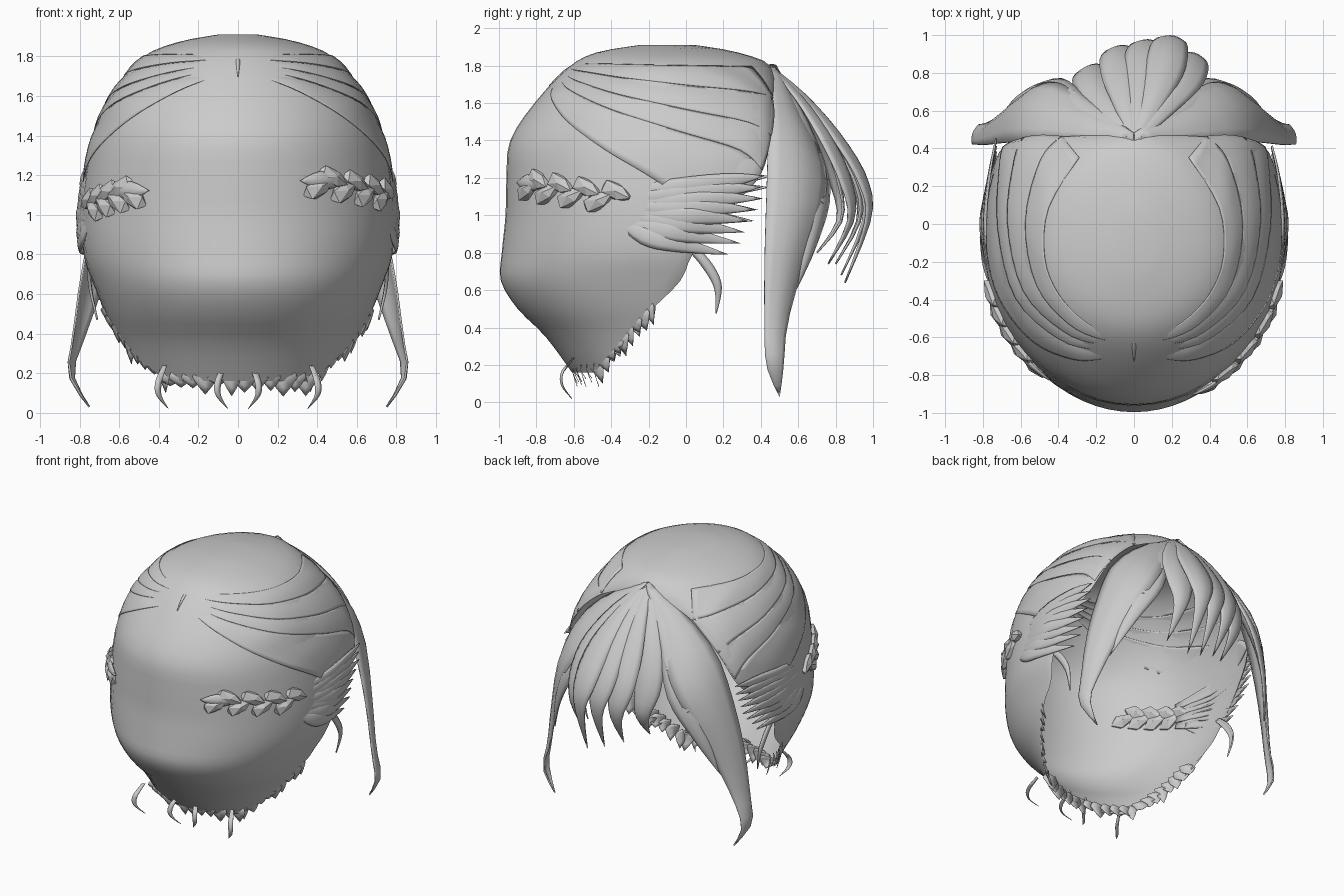
import bpy, bmesh, math, random
from mathutils import Vector

random.seed(4)
if "Cube" in bpy.data.objects:
    bpy.data.objects.remove(bpy.data.objects["Cube"])

grey = bpy.data.materials.new("hair_grey")
grey.use_nodes = True
grey.diffuse_color = (0.6, 0.6, 0.6, 1)
grey.node_tree.nodes["Principled BSDF"].inputs["Base Color"].default_value = (0.6, 0.6, 0.6, 1)
CENTRE = Vector((0, -0.1, 1))


def spline(points, count):
    """Smooth curve through tuples of any length."""
    pts = [Vector(p) for p in points]
    out = []
    for i in range(count + 1):
        t = i / count * (len(pts) - 1)
        k = min(int(t), len(pts) - 2)
        f = t - k
        p1, p2 = pts[k], pts[k + 1]
        p0, p3 = pts[max(k - 1, 0)], pts[min(k + 2, len(pts) - 1)]
        m1, m2 = (p2 - p0) / 2, (p3 - p1) / 2
        out.append(p1 + m1 * f + (3 * (p2 - p1) - 2 * m1 - m2) * f**2
                   + (2 * (p1 - p2) + m1 + m2) * f**3)
    return out


def grid_object(name, rows, thickness=0.0, close_top=False):
    """Skin rows of points into a smooth sheet."""
    bm = bmesh.new()
    verts = [[bm.verts.new(p) for p in row] for row in rows]
    for r, s in zip(verts, verts[1:]):
        for i in range(len(r) - 1):
            bm.faces.new((r[i], r[i + 1], s[i + 1], s[i]))
    if close_top:
        bm.faces.new(verts[0])
    bmesh.ops.remove_doubles(bm, verts=bm.verts, dist=0.0005)
    bmesh.ops.recalc_face_normals(bm, faces=bm.faces)
    return finish(name, bm, thickness)


def finish(name, bm, thickness=0.0, smooth=True):
    mesh = bpy.data.meshes.new(name)
    bm.to_mesh(mesh)
    bm.free()
    if smooth:
        mesh.shade_smooth()
    mesh.materials.append(grey)
    ob = bpy.data.objects.new(name, mesh)
    bpy.context.collection.objects.link(ob)
    if thickness:
        mod = ob.modifiers.new("thickness", "SOLIDIFY")
        mod.thickness = thickness
        mod.offset = 0


def lock(name, edge_a, edge_b, bulge=0.2, thickness=0.01, across=6, along=16):
    """Curved strand between two edge curves, arched away from the head."""
    a, b = spline(edge_a, along), spline(edge_b, along)
    rows = []
    for i in range(along + 1):
        j, k = max(i - 1, 0), min(i + 1, along)
        wide = b[i] - a[i]
        normal = (a[k] + b[k] - a[j] - b[j]).cross(wide).normalized()
        if normal.dot((a[i] + b[i]) / 2 - CENTRE) < 0:
            normal.negate()
        rows.append([a[i] + wide * c / across
                     + normal * wide.length * bulge * math.sin(math.pi * c / across)
                     for c in range(across + 1)])
    grid_object(name, rows, thickness)


def tuft(name, path, width, side, root=0.6, **options):
    """Tapered strand along one path; root is its relative width at the start."""
    side, n = Vector(side).normalized() * width / 2, len(path) - 1
    taper = [root + 2 * (1 - root) * i / n if i < n / 2 else 2 * (1 - i / n) for i in range(n + 1)]
    lock(name, [Vector(p) - side * t for p, t in zip(path, taper)],
         [Vector(p) + side * t for p, t in zip(path, taper)], **options)


def mirrored(points, sign):
    return [(p[0] * sign, p[1], p[2]) for p in points]


# Cap levels: height, half width, back y, front y, half width at the front edge
LEVELS = [(1.91, .1, -.25, .05, 0), (1.87, .31, -.48, .28, 0), (1.79, .49, -.63, .46, 0),
          (1.6, .65, -.81, .46, .42), (1.4, .73, -.94, .45, .6), (1.2, .77, -.96, .39, .7),
          (1, .79, -.965, .2, .76), (.8, .78, -.985, .04, .76), (.65, .73, -.99, -.03, .72),
          (.5, .67, -.9, -.18, .66), (.35, .6, -.75, -.33, .6), (.16, .53, -.61, -.49, .53)]
MID = -0.12


def ring_point(level, s):
    """Point on a level: s is 0 at the back and 1 or -1 at the front edges."""
    z, w, back, front, edge = level
    t, sign = abs(s), math.copysign(1, s)
    edge = max(edge, 0)
    split = 1 - 0.35 * min(max((front - MID) / 0.3, 0), 1)
    if t <= split:
        sweep = math.acos(max((MID - front) / (MID - back), 0))
        angle = t / split * sweep
        return Vector((sign * w * math.sin(angle), MID - (MID - back) * math.cos(angle), z))
    angle = (t - split) / (1 - split) * math.pi / 2
    return Vector((sign * (edge + (w - edge) * math.cos(angle)),
                   MID + (front - MID) * math.sin(angle), z))


def on_cap(z, s, lift=1.012):
    k = next((i for i in range(len(LEVELS) - 2) if z >= LEVELS[i + 1][0]), len(LEVELS) - 2)
    hi, lo = Vector(LEVELS[k]), Vector(LEVELS[k + 1])
    p = ring_point(hi.lerp(lo, (hi[0] - z) / (hi[0] - lo[0])), s)
    return CENTRE + (p - CENTRE) * lift


# Main shell, open towards the face
grid_object("hair_cap", [[ring_point(l, c / 20 - 1) for c in range(41)]
                         for l in spline(LEVELS, 33)], close_top=True)

# Crease where the parting meets the crown
lock("parting_ridge", [(-.008, -.6, 1.8), (-.008, -.66, 1.76), (0, -.73, 1.69)],
     [(.008, -.6, 1.8), (.008, -.66, 1.76), (0, -.73, 1.69)], along=6, across=2)

# Layered strands combed from the parting, around the sides
ENDS = [(1.79, .86), (1.62, 1), (1.42, 1), (1.24, .98), (1.1, .7)]
for sign, label in ((1, "left"), (-1, "right")):
    for i, (upper, lower) in enumerate(zip(ENDS, ENDS[1:])):
        edges = []
        for side, (end_z, end_s) in enumerate((upper, lower)):
            start = 1.81 - 0.02 * (i + side)
            edges.append([on_cap(start + (end_z - start) * f**1.4, sign * end_s * f,
                                 0.985 + 0.022 * min(1, 3 * f) + 0.006 * side)
                          for f in (0, .15, .3, .5, .7, .85, 1)])
        lock(f"{label}_combed_strand_{i}", *edges, bulge=0.05, thickness=0.004, along=24, across=10)

    # Long face-framing lock and the shorter one beneath it
    rear = [(0, .44, 1.8), (.3, .45, 1.65), (.56, .44, 1.41), (.69, .43, 1.1),
            (.78, .42, .75), (.83, .42, .4), (.85, .43, .2), (.75, .5, .03)]
    fore = [(0, .48, 1.8), (.15, .58, 1.61), (.36, .73, 1.3), (.5, .74, 1.08),
            (.64, .63, .75), (.76, .54, .42), (.83, .52, .2), (.75, .5, .03)]
    lock(f"{label}_long_lock", mirrored(rear, sign), mirrored(fore, sign), bulge=0.14)
    under = [(.03, .46, 1.78), (.28, .6, 1.5), (.46, .69, 1.15), (.6, .66, .85), (.7, .57, .57)]
    tuft(f"{label}_under_lock", mirrored(under, sign), 0.22, (sign, -1, 0), root=0.3)

    # Feathered tips over the ear, fanning out from inside the cap
    for i in range(8):
        f = i / 7
        reach = random.uniform(-.03, .03)
        tip = Vector((sign * .73, .43 + reach - .22 * f**2, 1.21 - .42 * f))
        root = on_cap(1.12 - .17 * f, sign * (.5 + .06 * (i % 2)), .985)
        path = [root, on_cap(1.15 - .26 * f, sign * .68, 1.01),
                on_cap(1.18 - .33 * f, sign * .82, 1.015), tip]
        tuft(f"{label}_ear_feather_{i}", path, 0.13, (0, .35, 1), root=0.3,
             along=10, across=4, bulge=0.1)
    curl = [(.75, .0, .85), (.75, .1, .75), (.74, .17, .62), (.71, .16, .47)]
    tuft(f"{label}_ear_curl", mirrored(curl, sign), 0.06, (0, 1, .4), across=3)

    # Ragged hem along the nape, rooted just inside the cap
    for i in range(9):
        base = on_cap(.18 + .04 * i, sign * .98, .99)
        drop = Vector((sign * -.01, .03, -random.uniform(.03, .1)))
        tuft(f"{label}_hem_tip_{i}", [base + Vector((sign * -.02, -.02, .04)), base, base + drop],
             random.uniform(.08, .13), (sign * .7, .8, .3), along=4, across=2, thickness=0.003, bulge=0)
    for i in range(6):
        base = on_cap(.17, sign * (.08 + .17 * i), .99)
        tuft(f"{label}_nape_tip_{i}", [base + Vector((0, .01, .04)), base,
             base + Vector((0, .03, -random.uniform(.04, .1)))],
             random.uniform(.1, .15), (1, 0, 0), along=4, across=2, thickness=0.003, bulge=0)

    # Wispy curls at the nape
    for i, x in enumerate((.1, .4)):
        wisp = [(x - .03, -.6, .24), (x, -.66, .16), (x, -.66, .09), (x - .05, -.61, .02)]
        tuft(f"{label}_nape_wisp_{i}", mirrored(wisp, sign), 0.04, (1, .3, 0), across=2, thickness=0.004)

    # Braid: paired faceted links lying along the cap
    first, drop = (0.25, 0.0) if sign > 0 else (0.33, 0.05)
    for i in range(4):
        s = first + (.5 - first) * i / 3
        z = 1.16 - .02 * i - drop
        along = (on_cap(z, sign * (s + .03)) - on_cap(z, sign * (s - .03))).normalized()
        for k in (1, -1):
            bm = bmesh.new()
            bmesh.ops.create_icosphere(bm, subdivisions=1, radius=1)
            middle = on_cap(z + k * .025, sign * (s + k * .025), 1.005)
            axis = (along + Vector((0, 0, -.45 * k))).normalized()
            out = (middle - CENTRE).cross(axis).normalized()
            depth = axis.cross(out)
            for v in bm.verts:
                x, y, h = v.co
                v.co = middle + axis * x * .1 + out * y * .05 * (1 - .4 * x) + depth * h * .04
            finish(f"{label}_braid_link_{i}_{'upper' if k > 0 else 'lower'}", bm, smooth=False)
    tail = [on_cap(1.17 - drop, sign * (first + d), 1.015) for d in (.04, -.02, -.08)]
    tuft(f"{label}_braid_end", tail, 0.09, (0, 0, 1), along=6)

# Central fringe: offset locks arching forward, then curling back to their tips
for i, (x, reach, tip) in enumerate([(-.23, .82, .8), (-.08, .92, .74), (.06, .95, .68),
                                     (.19, .97, .64), (.3, .88, .74)]):
    path = [(x * .06, .45, 1.79), (x * .5, .47 + (reach - .47) * .33, 1.62),
            (x * .85, .47 + (reach - .47) * .68, 1.4), (x, reach - .03, 1.18),
            (x + .02, reach, .98), (x + .04, reach - .12, tip)]
    tuft(f"fringe_lock_{i}", path, 0.24, (1, -x, 0), root=0.2, bulge=0.15)
